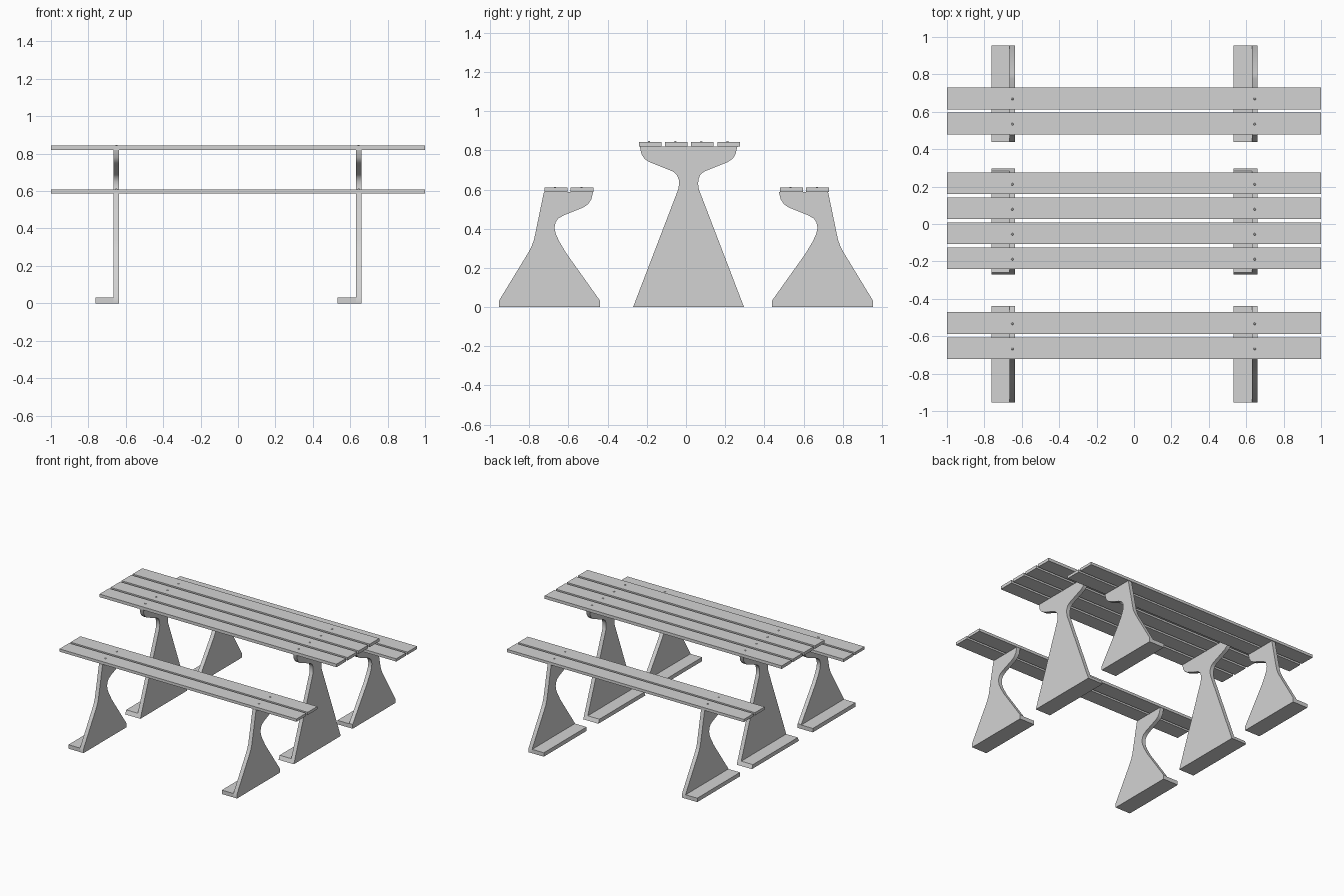
import bpy
import bmesh
import math

if "Cube" in bpy.data.objects:
    bpy.data.objects.remove(bpy.data.objects["Cube"], do_unlink=True)

GREY = (0.65, 0.65, 0.65, 1)
mat = bpy.data.materials.new("plain grey")
mat.use_nodes = True
mat.diffuse_color = GREY
mat.node_tree.nodes["Principled BSDF"].inputs["Base Color"].default_value = GREY


def finish(bm, name, smooth=False):
    """Turn a bmesh into a named grey object."""
    bmesh.ops.recalc_face_normals(bm, faces=bm.faces)
    mesh = bpy.data.meshes.new(name)
    bm.to_mesh(mesh)
    bm.free()
    mesh.materials.append(mat)
    obj = bpy.data.objects.new(name, mesh)
    bpy.context.collection.objects.link(obj)
    if smooth:
        bpy.ops.object.select_all(action="DESELECT")
        obj.select_set(True)
        bpy.context.view_layer.objects.active = obj
        bpy.ops.object.shade_smooth_by_angle(angle=math.radians(35))
    return obj


def extrude_profile(bm, points, x0, x1):
    """Extrude a closed (y, z) outline from x0 to x1."""
    face = bm.faces.new([bm.verts.new((x0, y, z)) for y, z in points])
    out = bmesh.ops.extrude_face_region(bm, geom=[face])
    verts = [g for g in out["geom"] if isinstance(g, bmesh.types.BMVert)]
    bmesh.ops.translate(bm, verts=verts, vec=(x1 - x0, 0, 0))


def support(name, outline, foot, x):
    """Upright plate with a flat foot flange on its -x side."""
    bm = bmesh.new()
    extrude_profile(bm, outline, x, x + 0.03)
    extrude_profile(bm, foot, x - 0.098, x)
    finish(bm, name, smooth=True)


def plank(name, y0, width, z0, z1):
    bm = bmesh.new()
    extrude_profile(bm, [(y0, z0), (y0 + width, z0), (y0 + width, z1), (y0, z1)], -1, 1)
    finish(bm, name)


def bolt(name, x, y, z):
    """Low bolt head on a plank."""
    bm = bmesh.new()
    bmesh.ops.create_cone(bm, cap_ends=True, segments=12, radius1=0.007,
                          radius2=0.004, depth=0.005)
    bmesh.ops.translate(bm, verts=bm.verts, vec=(x, y, z + 0.0015))
    finish(bm, name)


SUPPORT_X = {"right": -0.665, "left": 0.63}

# Table support: half outline mirrored about its centre line
MID = 0.013
half = [(0.283, 0), (0.053, 0.6), (0.049, 0.625), (0.05, 0.65), (0.06, 0.675),
        (0.08, 0.692), (0.2, 0.74), (0.225, 0.757), (0.24, 0.78), (0.249, 0.82)]
table_outline = [(MID + y, z) for y, z in half] + [(MID - y, z) for y, z in reversed(half)]
table_foot = [(MID - 0.283, 0), (MID + 0.283, 0), (MID + 0.271, 0.03), (MID - 0.271, 0.03)]

# Bench support outline, from the inner toe up over the seat and down outside
bench_outline = [(0.439, 0), (0.439, 0.033), (0.612, 0.276), (0.648, 0.337),
                 (0.665, 0.375), (0.671, 0.405), (0.666, 0.432), (0.652, 0.452),
                 (0.622, 0.469), (0.525, 0.508), (0.5, 0.525), (0.483, 0.55),
                 (0.474, 0.588), (0.725, 0.588), (0.776, 0.342), (0.79, 0.305),
                 (0.806, 0.276), (0.954, 0.033), (0.954, 0)]
bench_foot = [(0.439, 0), (0.954, 0), (0.954, 0.03), (0.439, 0.03)]

for side, x in SUPPORT_X.items():
    support(f"table_support_{side}", table_outline, table_foot, x)
    for end, s in (("front", -1), ("back", 1)):
        support(f"bench_support_{end}_{side}",
                [(s * y, z) for y, z in bench_outline],
                [(s * y, z) for y, z in bench_foot], x)

# Table top planks
WIDTH = 0.115
for i in range(4):
    y = -0.241 + i * 0.1335
    plank(f"table_plank_{i + 1}", y, WIDTH, 0.82, 0.843)
    for side, x in SUPPORT_X.items():
        bolt(f"table_bolt_{i + 1}_{side}", x + 0.015, y + WIDTH / 2 - 0.005, 0.843)

# Bench seat planks
for end, start in (("front", -0.723), ("back", 0.479)):
    for i in range(2):
        y = start + i * 0.1345
        plank(f"bench_plank_{end}_{i + 1}", y, 0.117, 0.588, 0.609)
        for side, x in SUPPORT_X.items():
            bolt(f"bench_bolt_{end}_{i + 1}_{side}", x + 0.015, y + 0.055, 0.609)
